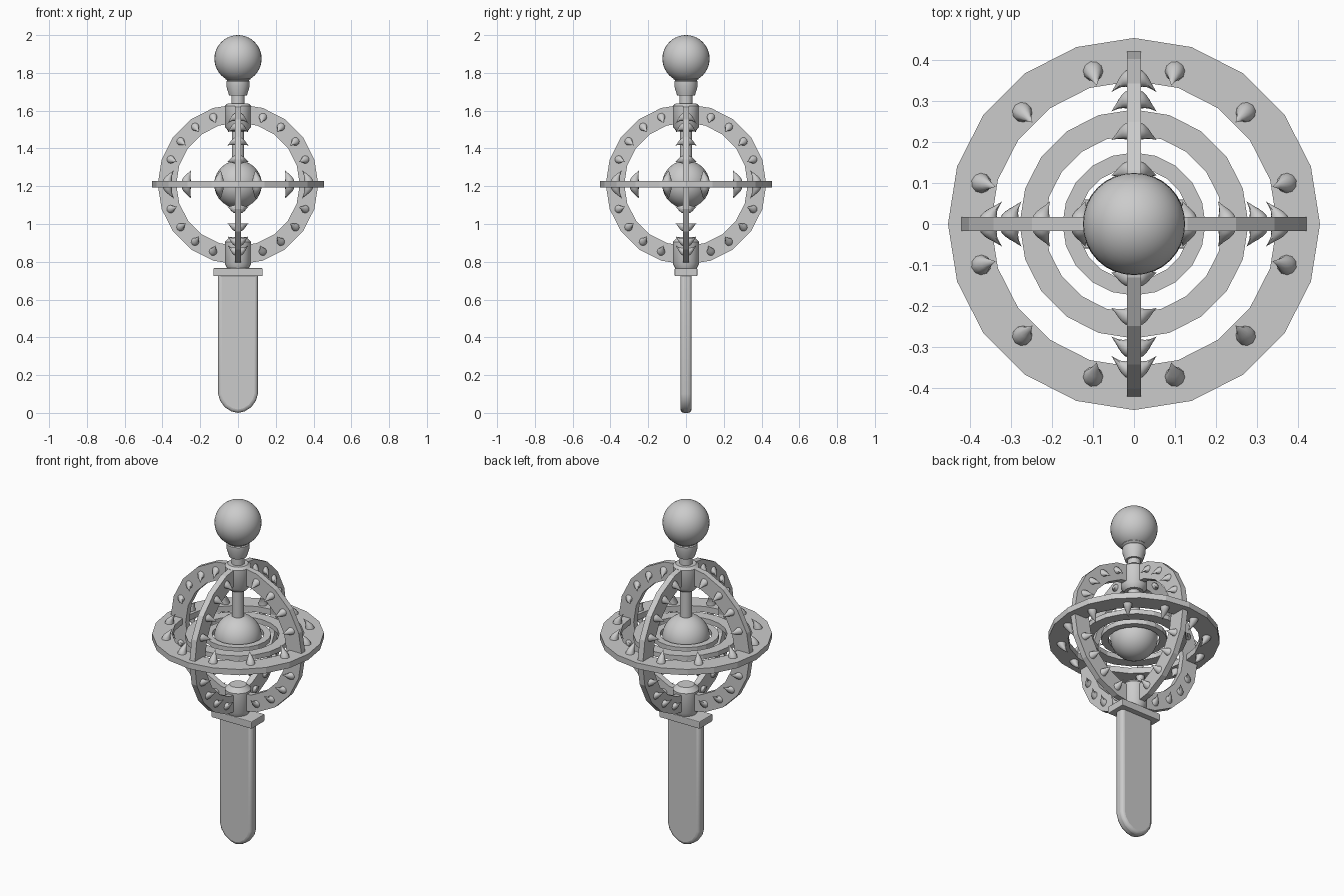
import bpy, bmesh
from math import sin, cos, pi, radians
from mathutils import Matrix, Vector

if "Cube" in bpy.data.objects:
    bpy.data.objects.remove(bpy.data.objects["Cube"])

CENTRE = Vector((0, 0, 1.21))


def finish(bm, name, smooth=False, bevel=0):
    bmesh.ops.recalc_face_normals(bm, faces=bm.faces)
    me = bpy.data.meshes.new(name)
    bm.to_mesh(me)
    bm.free()
    ob = bpy.data.objects.new(name, me)
    bpy.context.collection.objects.link(ob)
    if bevel:
        m = ob.modifiers.new("bevel", 'BEVEL')
        m.width, m.segments, m.limit_method = bevel, 2, 'ANGLE'
    if smooth:
        bpy.ops.object.select_all(action='DESELECT')
        bpy.context.view_layer.objects.active = ob
        ob.select_set(True)
        bpy.ops.object.shade_smooth_by_angle(angle=radians(40))
    return ob


def lathe(name, profile, sides=32, closed=False, matrix=None, smooth=True):
    """Spin (radius, z) points about z; closed makes a ring section."""
    bm = bmesh.new()
    loops = [[bm.verts.new((r * cos(2 * pi * i / sides), r * sin(2 * pi * i / sides), z))
              for i in range(sides)] for r, z in profile]
    n = len(loops)
    for a in range(n if closed else n - 1):
        lo, hi = loops[a], loops[(a + 1) % n]
        for i in range(sides):
            j = (i + 1) % sides
            bm.faces.new((lo[i], lo[j], hi[j], hi[i]))
    if not closed:
        bm.faces.new(loops[0])
        bm.faces.new(loops[-1])
    if matrix:
        bm.transform(matrix)
    return finish(bm, name, smooth)


def ball(name, z, r):
    bm = bmesh.new()
    bmesh.ops.create_uvsphere(bm, u_segments=32, v_segments=20, radius=r,
                              matrix=Matrix.Translation((0, 0, z)))
    finish(bm, name, True)


def flat_ring(name, outer, inner, half, rot):
    section = [(inner, -half), (outer, -half), (outer, half), (inner, half)]
    lathe(name, section, 20, True, Matrix.Translation(CENTRE) @ rot, False)


def ring_spikes(name, radius, half, height, base, angles, rot):
    """Claws on both ring faces, with tips curling towards the axis."""
    bm = bmesh.new()
    seg, steps = 10, 5
    for ang in angles:
        spin = Matrix.Rotation(radians(ang), 4, 'Z')
        for side in (1, -1):
            prev = None
            for k in range(steps):
                t = k / steps
                rr = base * (1 - t ** 1.5)
                c = radius - 0.036 * t * t
                cur = [bm.verts.new(spin @ Vector((
                    c + rr * cos(2 * pi * i / seg), rr * sin(2 * pi * i / seg),
                    side * (half - 0.003 + height * t)))) for i in range(seg)]
                if prev:
                    for i in range(seg):
                        j = (i + 1) % seg
                        bm.faces.new((prev[i], prev[j], cur[j], cur[i]))
                else:
                    bm.faces.new(cur)
                prev = cur
            tip = bm.verts.new(spin @ Vector((radius - 0.036, 0, side * (half + height))))
            for i in range(seg):
                bm.faces.new((prev[i], prev[(i + 1) % seg], tip))
    bm.transform(Matrix.Translation(CENTRE) @ rot)
    finish(bm, name, True)


# Blade with rounded tip
half = [(0.105, 0.74), (0.105, 0.10), (0.095, 0.065), (0.07, 0.03), (0.035, 0.008)]
outline = half + [(0, 0)] + [(-x, z) for x, z in reversed(half)]
bm = bmesh.new()
face = bm.faces.new([bm.verts.new((x, -0.029, z)) for x, z in outline])
ext = bmesh.ops.extrude_face_region(bm, geom=[face])
bmesh.ops.translate(bm, vec=(0, 0.058, 0),
                    verts=[v for v in ext["geom"] if isinstance(v, bmesh.types.BMVert)])
bm.faces.ensure_lookup_table()
blade = finish(bm, "blade", True)
mod = blade.modifiers.new("edge_bevel", 'BEVEL')
mod.width, mod.segments, mod.limit_method, mod.angle_limit = 0.018, 3, 'ANGLE', radians(60)

# Crossguard
bm = bmesh.new()
bmesh.ops.create_cube(bm, size=1, matrix=Matrix.Translation((0, 0, 0.745))
                      @ Matrix.Diagonal((0.26, 0.12, 0.042, 1)))
finish(bm, "crossguard", False, 0.004)

# Hubs holding the rings, neck and inner rod
lathe("lower_hub", [(0.055, 0.76), (0.07, 0.79), (0.07, 0.905), (0.045, 0.93)], 20)
lathe("upper_hub", [(0.05, 1.49), (0.07, 1.515), (0.07, 1.625), (0.055, 1.638)], 20)
lathe("inner_rod", [(0.033, 1.30), (0.033, 1.51)], 20)
lathe("neck", [(0.035, 1.62), (0.035, 1.68), (0.047, 1.68), (0.05, 1.69), (0.062, 1.73),
               (0.062, 1.755), (0.057, 1.76), (0.067, 1.768), (0.067, 1.778), (0.05, 1.79)], 24)

# Pommel and core
ball("pommel_ball", 1.875, 0.125)
ball("core_ball", 1.21, 0.126)

# Outer rings: one level, two upright, all with claws
level = Matrix.Identity(4)
front = Matrix.Rotation(pi / 2, 4, 'X')
cross = Matrix.Rotation(pi / 2, 4, 'Z') @ front
flat_ring("level_ring", 0.455, 0.35, 0.017, level)
ring_spikes("level_ring_claws", 0.387, 0.017, 0.058, 0.025,
            [15 + 30 * k for k in range(12)], level)
upright = [q + 20.2 + 16.5 * k for q in (0, 90, 180, 270) for k in range(4)]
for name, rot in (("front_ring", front), ("side_ring", cross)):
    flat_ring(name, 0.425, 0.327, 0.017, rot)
    ring_spikes(name + "_claws", 0.38, 0.017, 0.038, 0.022, upright, rot)

# Inner level rings around the core
flat_ring("middle_ring", 0.28, 0.218, 0.014, level)
flat_ring("inner_ring", 0.175, 0.137, 0.014, level)
